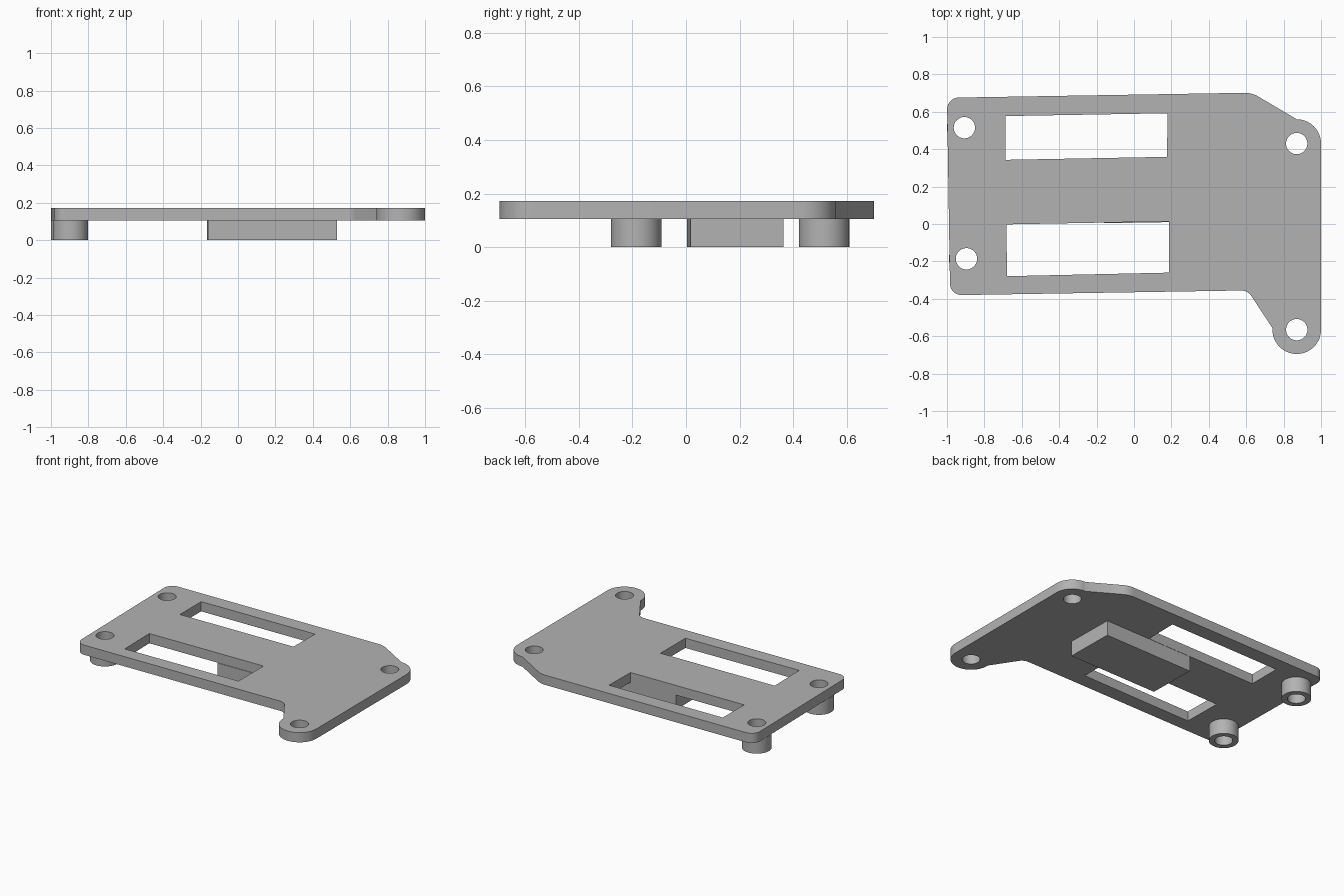
import bpy, bmesh
from math import cos, sin, pi
from mathutils import Vector

cube = bpy.data.objects.get("Cube")
if cube:
    bpy.data.objects.remove(cube, do_unlink=True)

grey = bpy.data.materials.new("mid grey")
grey.use_nodes = True
colour = (0.45, 0.45, 0.45, 1)
grey.diffuse_color = colour
grey.node_tree.nodes["Principled BSDF"].inputs["Base Color"].default_value = colour

PLATE_BOTTOM, PLATE_TOP = 0.105, 0.173
HOLE_R, BOSS_R, LOBE_R = 0.057, 0.094, 0.13


def arc(centre, radius, start=0, end=2 * pi, steps=48):
    closed = abs(end - start) >= 2 * pi
    count = steps if closed else steps + 1
    return [(centre[0] + radius * cos(start + (end - start) * i / steps),
             centre[1] + radius * sin(start + (end - start) * i / steps))
            for i in range(count)]


def fillet(before, corner, after, reach, steps=10):
    """Round a corner with a circle-like curve, cutting back by reach."""
    c = Vector(corner)
    a = c + (Vector(before) - c).normalized() * reach
    b = c + (Vector(after) - c).normalized() * reach
    half = (a - c).angle(b - c) / 2
    weight = sin(half)
    points = []
    for i in range(steps + 1):
        t = i / steps
        w0, w1, w2 = (1 - t) ** 2, 2 * t * (1 - t) * weight, t * t
        points.append(tuple((a * w0 + c * w1 + b * w2) / (w0 + w1 + w2)))
    return points


def extrude(name, loops, bottom, top):
    """Fill the first loop, leave the others as holes, and give it height."""
    curve = bpy.data.curves.new(name, "CURVE")
    curve.dimensions, curve.fill_mode = "2D", "BOTH"
    curve.extrude = (top - bottom) / 2
    for loop in loops:
        spline = curve.splines.new("POLY")
        spline.points.add(len(loop) - 1)
        for point, (x, y) in zip(spline.points, loop):
            point.co = (x, y, 0, 1)
        spline.use_cyclic_u = True
    helper = bpy.data.objects.new(name + " outline", curve)
    bpy.context.collection.objects.link(helper)
    bpy.context.view_layer.update()
    graph = bpy.context.evaluated_depsgraph_get()
    mesh = bpy.data.meshes.new_from_object(helper.evaluated_get(graph))
    bpy.data.objects.remove(helper, do_unlink=True)
    bm = bmesh.new()
    bm.from_mesh(mesh)
    bmesh.ops.translate(bm, vec=(0, 0, (top + bottom) / 2), verts=bm.verts)
    bmesh.ops.remove_doubles(bm, verts=bm.verts, dist=0.0001)
    bmesh.ops.recalc_face_normals(bm, faces=bm.faces)
    bm.to_mesh(mesh)
    bm.free()
    mesh.materials.clear()
    mesh.materials.append(grey)
    obj = bpy.data.objects.new(name, mesh)
    bpy.context.collection.objects.link(obj)
    bpy.ops.object.select_all(action="DESELECT")
    obj.select_set(True)
    bpy.context.view_layer.objects.active = obj
    bpy.ops.object.shade_smooth_by_angle(angle=0.5)
    return obj


# Plate outline, counter-clockwise, with two lobes on the left side
back_lobe, front_lobe = (0.87, 0.43), (0.87, -0.565)
back_left, back_right = (0.63, 0.702), (-1.0, 0.675)
front_right, inner = (-0.983, -0.381), (0.607, -0.355)
outline = arc(back_lobe, LOBE_R, 0, pi / 2, 16)
outline += fillet(outline[-1], back_left, back_right, 0.04)
outline += fillet(back_left, back_right, front_right, 0.062)
outline += fillet(back_right, front_right, inner, 0.062)
outline += fillet(front_right, inner, (0.74, -0.55), 0.035)
outline += arc(front_lobe, LOBE_R, pi * 0.98, 2 * pi, 32)

# Slightly skewed slots and the four screw holes
back_slot = [(-0.688, 0.343), (0.176, 0.359), (0.18, 0.592), (-0.688, 0.577)]
front_slot = [(-0.678, -0.279), (0.187, -0.26), (0.187, 0.014), (-0.683, -0.002)]
bosses = {"back_boss": (-0.907, 0.515), "front_boss": (-0.896, -0.186)}
holes = [back_lobe, front_lobe, *bosses.values()]
extrude("plate", [outline, back_slot, front_slot] + [arc(c, HOLE_R) for c in holes],
        PLATE_BOTTOM, PLATE_TOP)

# Hollow bosses under the right side
for name, centre in bosses.items():
    extrude(name, [arc(centre, BOSS_R), arc(centre, HOLE_R)], 0, PLATE_BOTTOM)

# Solid block under the bar between the slots
block = [(-0.161, 0.004), (0.53, 0.016), (0.525, 0.363), (-0.167, 0.351)]
extrude("underside_block", [block], 0, PLATE_BOTTOM)
